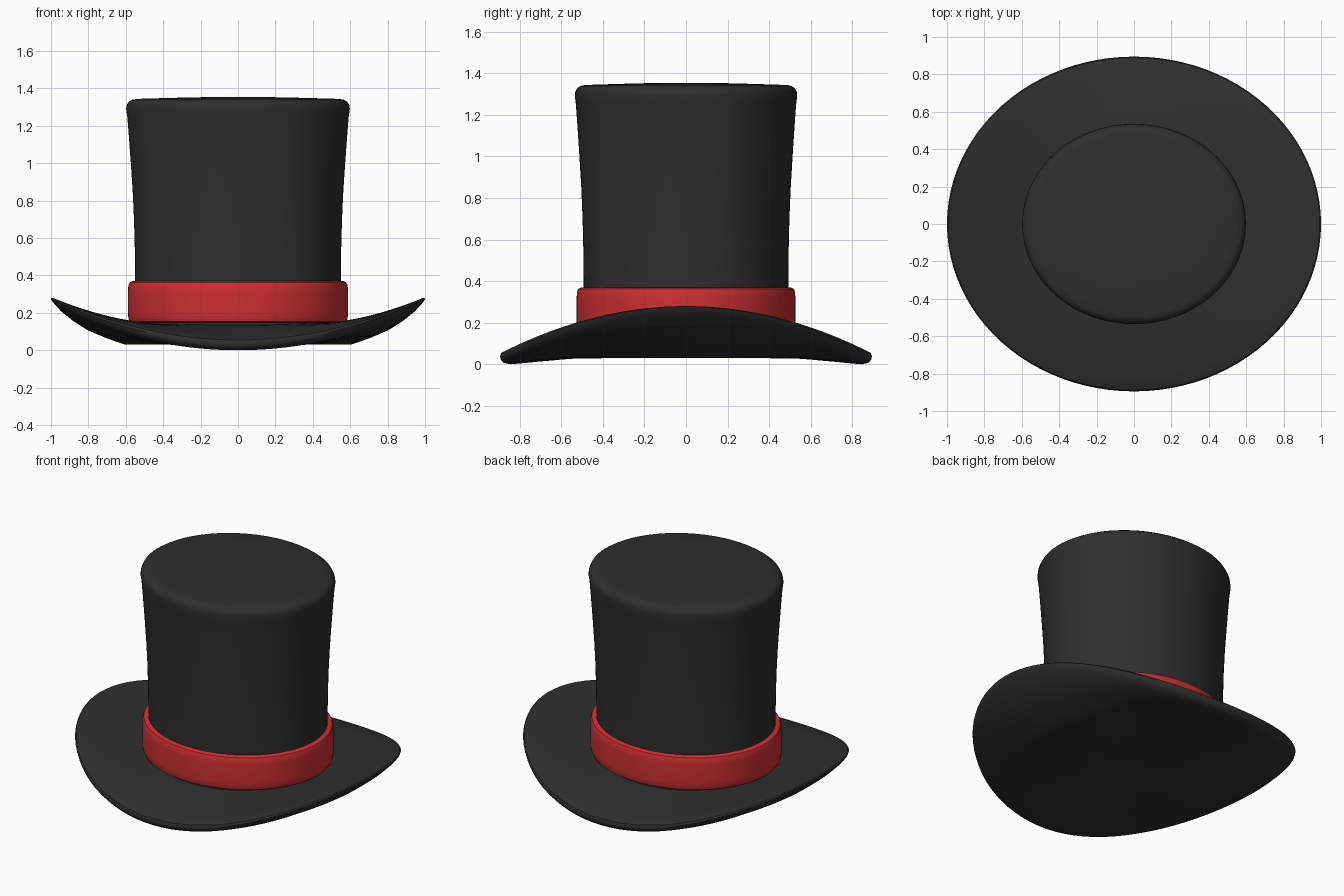
import bpy
import bmesh
import math

cube = bpy.data.objects.get("Cube")
if cube:
    bpy.data.objects.remove(cube)

SEGMENTS = 96
DEPTH = 0.895  # depth of every oval relative to its width


def material(name, colour):
    mat = bpy.data.materials.new(name)
    mat.use_nodes = True
    mat.diffuse_color = colour
    bsdf = mat.node_tree.nodes["Principled BSDF"]
    bsdf.inputs["Base Color"].default_value = colour
    bsdf.inputs["Roughness"].default_value = 0.7
    return mat


def oval_loft(name, profile, mat, closed=False):
    """Loft oval rings; each is (half width, height at sides, height at front and back)."""
    bm = bmesh.new()
    rings = []
    for radius, side_z, front_z in profile:
        ring = []
        for i in range(SEGMENTS):
            a = math.tau * i / SEGMENTS
            z = front_z + (side_z - front_z) * math.cos(a) ** 2
            ring.append(bm.verts.new((radius * math.cos(a), radius * DEPTH * math.sin(a), z)))
        rings.append(ring)
    pairs = list(zip(rings, rings[1:]))
    if closed:
        pairs.append((rings[-1], rings[0]))
    for low, high in pairs:
        for i in range(SEGMENTS):
            j = (i + 1) % SEGMENTS
            bm.faces.new((low[i], low[j], high[j], high[i]))
    if not closed:
        bm.faces.new(rings[0][::-1])
        bm.faces.new(rings[-1])
    bmesh.ops.recalc_face_normals(bm, faces=bm.faces)
    mesh = bpy.data.meshes.new(name)
    bm.to_mesh(mesh)
    bm.free()
    mesh.materials.append(mat)
    obj = bpy.data.objects.new(name, mesh)
    bpy.context.collection.objects.link(obj)
    bpy.ops.object.select_all(action="DESELECT")
    obj.select_set(True)
    bpy.context.view_layer.objects.active = obj
    bpy.ops.object.shade_smooth_by_angle(angle=math.radians(40))
    return obj


def level(points):
    return [(r, z, z) for r, z in points]


felt = material("black felt", (0.028, 0.028, 0.028, 1))
ribbon = material("red ribbon", (0.62, 0.029, 0.032, 1))

# Brim: closed underneath, curled up at the sides and dipping front and back
oval_loft("brim", [
    (0.3, 0.03, 0.03), (0.61, 0.032, 0.028), (0.7, 0.063, 0.02), (0.8, 0.105, 0.012),
    (0.88, 0.155, 0.005), (0.945, 0.208, 0.0), (0.98, 0.245, 0.007), (0.996, 0.265, 0.022),
    (1.0, 0.276, 0.04), (0.993, 0.28, 0.055), (0.97, 0.272, 0.065), (0.9, 0.245, 0.08),
    (0.8, 0.21, 0.098), (0.7, 0.178, 0.115), (0.6, 0.152, 0.13), (0.5, 0.14, 0.14),
], felt)

# Crown: flares gently upwards to a rounded, slightly domed top
oval_loft("crown", level([
    (0.55, 0.1), (0.55, 0.37), (0.552, 0.55), (0.556, 0.7), (0.563, 0.85), (0.573, 1.0),
    (0.584, 1.15), (0.592, 1.25), (0.598, 1.29), (0.596, 1.308), (0.586, 1.327),
    (0.568, 1.339), (0.54, 1.344), (0.4, 1.348), (0.25, 1.352), (0.1, 1.354),
]), felt)

# Ribbon band: a soft-edged ring around the foot of the crown
oval_loft("hat_band", level([
    (0.53, 0.148), (0.566, 0.148), (0.579, 0.154), (0.586, 0.17), (0.588, 0.2),
    (0.588, 0.32), (0.586, 0.348), (0.579, 0.363), (0.566, 0.369), (0.53, 0.369),
]), ribbon, closed=True)
